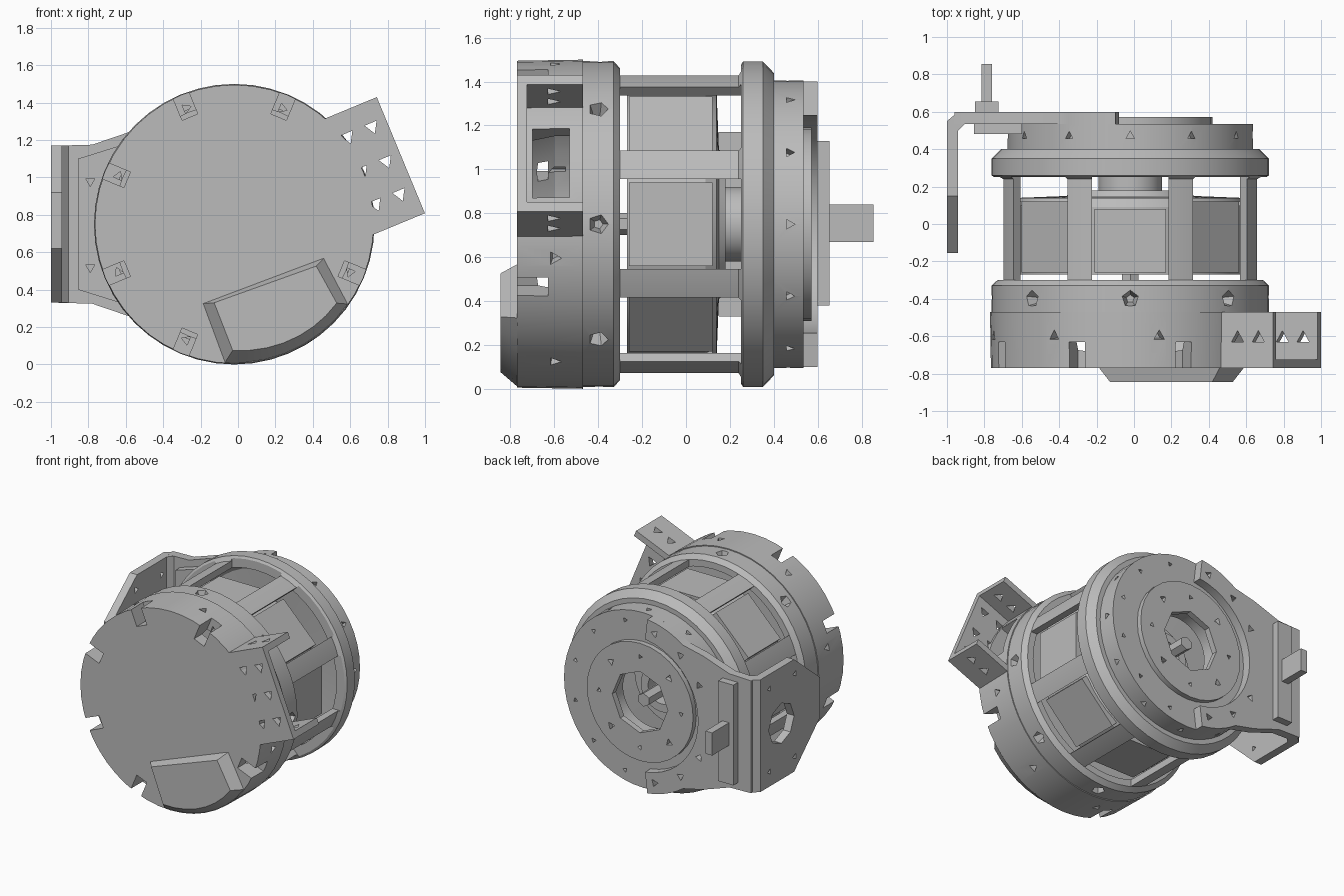
import bpy, bmesh
from math import cos, sin, radians, pi
from mathutils import Matrix, Vector

if "Cube" in bpy.data.objects:
    bpy.data.objects.remove(bpy.data.objects["Cube"], do_unlink=True)

grey = bpy.data.materials.new("plain grey")
grey.use_nodes = True
grey.diffuse_color = (0.5, 0.5, 0.5, 1)
grey.node_tree.nodes["Principled BSDF"].inputs["Base Color"].default_value = (0.5, 0.5, 0.5, 1)

CX, CZ = -0.02, 0.75          # motor axis, running along y
SIDES = 48


def frame(deg):
    """Local x points outward from the axis, y along it, z tangential."""
    return Matrix.Translation((CX, 0, CZ)) @ Matrix.Rotation(-radians(deg), 4, 'Y')


def ring_points(r, start, end, steps):
    return [(CX + r * cos(radians(start + (end - start) * i / steps)),
             CZ + r * sin(radians(start + (end - start) * i / steps))) for i in range(steps + 1)]


def add_box(bm, lo, hi, mat=Matrix()):
    lo, hi = Vector(lo), Vector(hi)
    place = Matrix.Translation((lo + hi) / 2) @ Matrix.Diagonal((*(hi - lo), 1))
    bmesh.ops.create_cube(bm, size=1, matrix=mat @ place)


def add_pin(bm, mat, centre, axis, r, depth, sides=3, tip=1.0):
    turn = Vector((0, 0, 1)).rotation_difference(Vector(axis)).to_matrix().to_4x4()
    bmesh.ops.create_cone(bm, cap_ends=True, segments=sides, radius1=r, radius2=r * tip,
                          depth=depth, matrix=mat @ Matrix.Translation(centre) @ turn)


def add_prism(bm, pts, y0, y1, front=None):
    """Outline in x and z between two y positions; front may be a smaller outline."""
    a = [bm.verts.new((x, y0, z)) for x, z in (front or pts)]
    b = [bm.verts.new((x, y1, z)) for x, z in pts]
    bm.faces.new(a)
    bm.faces.new(b[::-1])
    for i in range(len(a)):
        j = (i + 1) % len(a)
        bm.faces.new((a[i], b[i], b[j], a[j]))


def add_lathe(bm, profile, closed=False):
    pts = [Vector((r, y, 0)) for r, y in profile]
    verts = [bm.verts.new(p) for p in pts]
    edges = [bm.edges.new(verts[i:i + 2]) for i in range(len(verts) - 1)]
    if closed:
        edges.append(bm.edges.new((verts[-1], verts[0])))
    bmesh.ops.spin(bm, geom=verts + edges, cent=(0, 0, 0), axis=(0, 1, 0),
                   angle=2 * pi, steps=SIDES, use_duplicate=False)
    bmesh.ops.remove_doubles(bm, verts=bm.verts, dist=0.0005)
    bmesh.ops.translate(bm, verts=bm.verts, vec=(CX, 0, CZ))


def make(name, bm, cutter=None):
    """Turn a bmesh into a finished part, with the cutter subtracted."""
    def to_object(label, b):
        bmesh.ops.recalc_face_normals(b, faces=b.faces)
        me = bpy.data.meshes.new(label)
        b.to_mesh(me)
        b.free()
        ob = bpy.data.objects.new(label, me)
        bpy.context.collection.objects.link(ob)
        return ob
    ob = to_object(name, bm)
    if cutter:
        tool = to_object(name + "_cutter", cutter)
        tool.hide_render = True
        mod = ob.modifiers.new("cut", 'BOOLEAN')
        mod.operation, mod.solver, mod.object = 'DIFFERENCE', 'EXACT', tool
        mod.use_self = True
        deps = bpy.context.evaluated_depsgraph_get()
        me = bpy.data.meshes.new_from_object(ob.evaluated_get(deps))
        ob.modifiers.clear()
        ob.data = me
        bpy.data.objects.remove(tool, do_unlink=True)
    ob.data.materials.clear()
    ob.data.materials.append(grey)
    bpy.ops.object.select_all(action='DESELECT')
    ob.select_set(True)
    bpy.context.view_layer.objects.active = ob
    bpy.ops.object.shade_smooth_by_angle(angle=radians(25))
    return ob


# Front cap with rim notches, cable port and screw holes
bm, cut = bmesh.new(), bmesh.new()
add_lathe(bm, [(0, -.77), (.745, -.77), (.75, -.47), (.66, -.47), (.66, -.6), (.6, -.72), (0, -.72)])
for k in range(8):
    if k not in (0, 6):
        add_box(cut, (.62, -.8, -.045), (.8, -.63, .045), frame(22.5 + 45 * k))
        add_pin(cut, frame(22.5 + 45 * k), (.67, -.6, 0), (0, 1, 0), .028, .1)
    add_pin(cut, frame(45 * k - 12), (.74, -.6, 0), (-1, 0, 0), .045, .1, 3, .4)
add_box(cut, (.5, -.7, -.17), (.8, -.53, .17), frame(22.5))
make("front_cap", bm, cut)

# Housing: flange, window cage, rear collar and back plate
bm, cut = bmesh.new(), bmesh.new()
add_lathe(bm, [(.66, -.47), (.743, -.47), (.743, -.33), (.71, -.3), (.71, .24), (.742, .26),
               (.742, .35), (.69, .4), (.655, .4), (.655, .535), (.24, .535), (.24, .43),
               (.6, .4), (.66, .36)], closed=True)
for k in range(8):
    add_box(cut, (.55, -.3, -.205), (.9, .25, .205), frame(45 * k))
    add_pin(cut, frame(45 * k), (.72, -.4, 0), (-1, 0, 0), .055, .1, 5, .4)
for k in range(12):
    add_pin(cut, frame(30 * k), (.65, .47, 0), (-1, 0, 0), .026, .08)
    add_pin(cut, frame(30 * k + 15), (.58, .52, 0), (0, -1, 0), .02, .08)
make("housing", bm, cut)

# Rear face disc with an eight-sided opening and a ring of holes
bm, cut = bmesh.new(), bmesh.new()
add_pin(bm, frame(0), (0, .55, 0), (0, 1, 0), .44, .045, 32)
add_pin(cut, frame(0), (0, .55, 0), (0, 1, 0), .23, .2, 8)
for k in range(8):
    add_pin(cut, frame(45 * k), (.34, .57, 0), (0, -1, 0), .03 if k % 2 else .02, .06)
make("rear_disc", bm, cut)

# Stator can, with a stepped back end
bm = bmesh.new()
add_lathe(bm, [(0, -.27), (.62, -.27), (.62, .09), (.59, .14), (.34, .15), (.32, .18), (.2, .18), (0, .18)])
make("stator", bm)

# Raised winding covers, one behind each window
bm = bmesh.new()
for k in range(8):
    add_box(bm, (.58, -.26, -.19), (.632, .08 if k == 2 else .12, .19), frame(45 * k))
make("winding_covers", bm)

# Bearing ring, shaft and front bearing plate
bm = bmesh.new()
add_lathe(bm, [(.11, .16), (.17, .16), (.17, .32), (.11, .32)], closed=True)
make("bearing_ring", bm)
bm = bmesh.new()
add_pin(bm, frame(0), (0, .05, 0), (0, 1, 0), .05, .96, 6)
make("shaft", bm)
bm = bmesh.new()
add_pin(bm, frame(0), (0, -.38, 0), (0, 1, 0), .665, .13, SIDES)
make("front_bearing_plate", bm)

# Sloped bulge low on the front cap
bm = bmesh.new()
base = [(-.19, .325), (.46, .57)] + ring_points(.745, -35, -94, 7)
mid = Vector((.2, .3))
face = [(mid.x + (x - mid.x) * .84, mid.y + .01 + (z - mid.y) * .8) for x, z in base]
add_prism(bm, base, -.845, -.765, face)
make("front_bulge", bm)

# Connector tab: front plate and two side walls, open at the end and back
bm, cut = bmesh.new(), bmesh.new()
f = frame(22.5)
add_box(bm, (.6, -.77, -.336), (.964, -.725, .336), f)
for u in (.74, .88):
    for t in (-.19, 0, .2):
        add_pin(cut, f, (u, -.75, t), (0, 1, 0), .04, .2)
make("tab_front_plate", bm, cut)
for name, t in (("tab_upper_wall", .313), ("tab_lower_wall", -.313)):
    bm, cut = bmesh.new(), bmesh.new()
    add_box(bm, (.66, -.77, t - .023), (.964, -.47, t + .023), f)
    for u in (.76, .88):
        add_pin(cut, f, (u, -.61, t), (0, 0, 1), .04, .2)
    make(name, bm, cut)

# Bracket back plate: crescent around the rear disc
bm, cut = bmesh.new(), bmesh.new()
upper = [(-.56, 1.25), (-.78, 1.175), (-.96, 1.17)]
lower = [(x, 1.5 - z) for x, z in reversed(upper)]
add_prism(bm, ring_points(.655, 97, 125, 6) + upper + lower + ring_points(.655, 235, 263, 6)
          + ring_points(.5, 263, 97, 20), .535, .6)
for a in (104, 128, 152, 208, 232, 256):
    add_pin(cut, frame(a), (.575, .57, 0), (0, 1, 0), .03, .2)
make("bracket_back_plate", bm, cut)

# Tapered backing piece with two screw holes
bm, cut = bmesh.new(), bmesh.new()
add_prism(bm, [(-.855, 1.1), (-.6, 1.18), (-.6, .32), (-.855, .4)], .48, .535)
for z in (.52, .98):
    add_pin(cut, Matrix(), (-.79, .52, z), (0, 1, 0), .028, .3)
make("bracket_backing", bm, cut)

# Bracket side plate, drawn flat and turned to face sideways
bm, cut = bmesh.new(), bmesh.new()
outline = [(.55, 1.17), (.15, 1.17), (-.155, .92), (-.155, .62), (.15, .33), (.55, .33)]
add_prism(bm, outline, .94, 1.0)
bmesh.ops.transform(bm, verts=bm.verts, matrix=Matrix.Rotation(pi / 2, 4, 'Z'))
add_pin(cut, Matrix(), (-.97, .3, .75), (1, 0, 0), .15, .2, 8)
for y, z in ((.44, 1.06), (.44, .44), (.14, 1.06), (.14, .44)):
    add_pin(cut, Matrix(), (-.97, y, z), (1, 0, 0), .025, .2)
make("bracket_side_plate", bm, cut)
bm = bmesh.new()
add_prism(bm, [(-1, .55), (-.94, .6), (-.9, .6), (-.9, .54), (-.94, .5), (-1, .5)], .33, 1.17)
# Stand the corner strip upright: swap y and z
for v in bm.verts:
    v.co.y, v.co.z = v.co.z, v.co.y
make("bracket_corner", bm)

# Rear bar and peg
bm = bmesh.new()
add_box(bm, (-.85, .6, .38), (-.725, .655, 1.13))
make("rear_bar", bm)
bm = bmesh.new()
add_box(bm, (-.815, .65, .67), (-.76, .855, .84))
make("rear_peg", bm)
